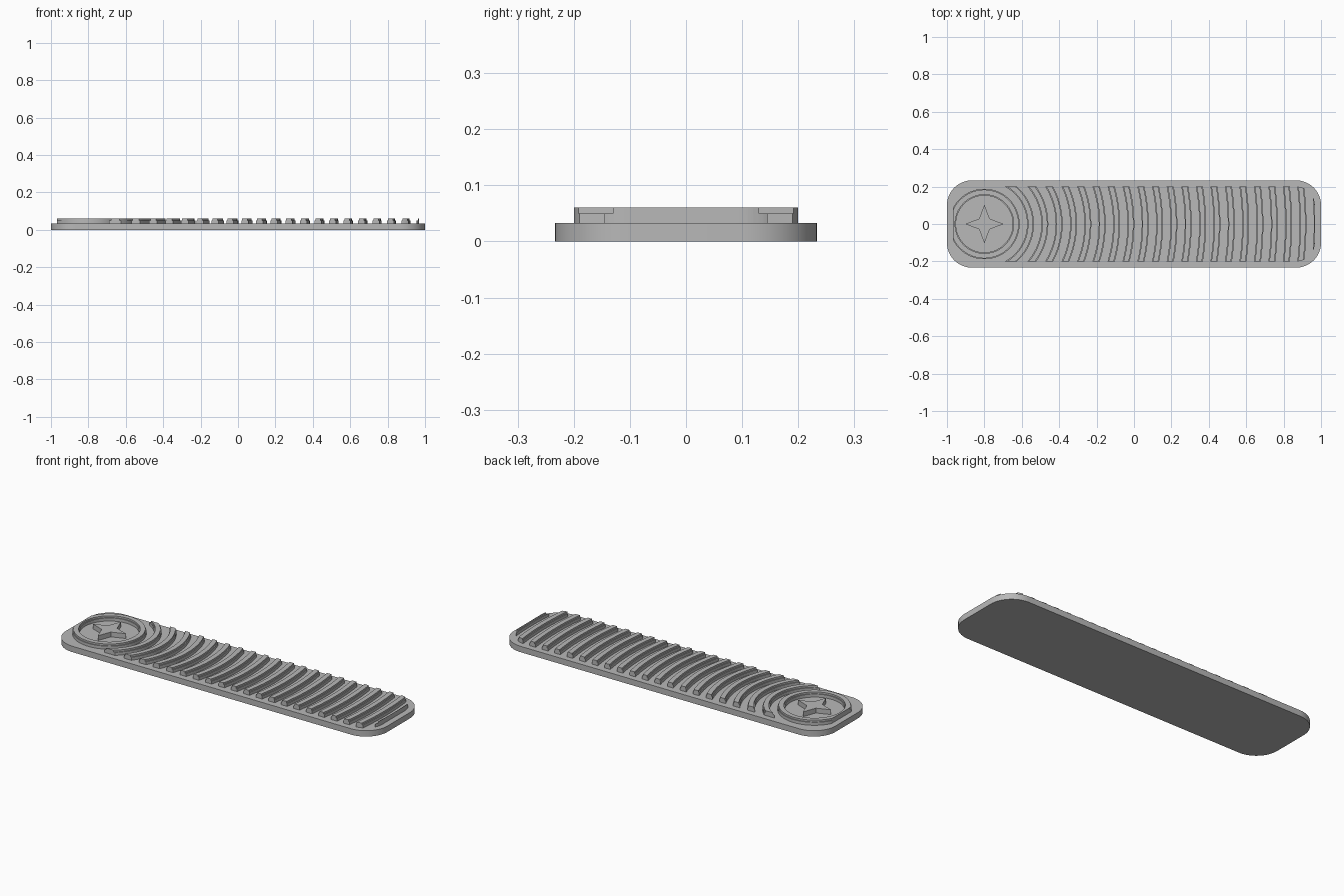
import bpy, bmesh
from math import sin, cos, asin, pi, radians

if "Cube" in bpy.data.objects:
    bpy.data.objects.remove(bpy.data.objects["Cube"], do_unlink=True)

MM = 1 / 30                 # the strip is 60 units long
CENTRE_X = -0.8             # common centre of the ring, star and ribs
PLATE_TOP, STEP_TOP, RIB_TOP = 0.033, 0.05, 0.06

grey = bpy.data.materials.new("plain_grey")
grey.use_nodes = True
GREY = (0.48, 0.48, 0.48, 1)
grey.diffuse_color = GREY
grey.node_tree.nodes["Principled BSDF"].inputs["Base Color"].default_value = GREY


def finish(name, bm):
    bmesh.ops.recalc_face_normals(bm, faces=bm.faces)
    mesh = bpy.data.meshes.new(name)
    bm.to_mesh(mesh)
    bm.free()
    mesh.materials.append(grey)
    obj = bpy.data.objects.new(name, mesh)
    bpy.context.collection.objects.link(obj)
    return obj


def smooth(obj):
    bpy.ops.object.select_all(action='DESELECT')
    obj.select_set(True)
    bpy.context.view_layer.objects.active = obj
    bpy.ops.object.shade_smooth_by_angle(angle=radians(30))


def prism(name, outline, z0, z1):
    bm = bmesh.new()
    face = bm.faces.new([bm.verts.new((x, y, z0)) for x, y in outline])
    top = bmesh.ops.extrude_face_region(bm, geom=[face])["geom"]
    bmesh.ops.translate(bm, vec=(0, 0, z1 - z0),
                        verts=[v for v in top if isinstance(v, bmesh.types.BMVert)])
    return finish(name, bm)


def rounded_rect(half_x, half_y, radius, steps=16):
    points = []
    for corner, (sx, sy) in enumerate([(1, 1), (-1, 1), (-1, -1), (1, -1)]):
        for i in range(steps + 1):
            a = (corner + i / steps) * pi / 2
            points.append((sx * (half_x - radius) + radius * cos(a),
                           sy * (half_y - radius) + radius * sin(a)))
    return points


def add_band(bm, r_in, r_out, z0, z1):
    """Annulus, or an arc facing +x when the radius exceeds the strip width."""
    closed = r_in < 0.2
    steps = 128 if closed else 48
    half = pi if closed else asin(0.22 / r_in)
    section = [(r_in, z0), (r_out, z0), (r_out, z1), (r_in, z1)]
    loops = []
    for i in range(steps if closed else steps + 1):
        a = -half + 2 * half * i / steps
        loops.append([bm.verts.new((CENTRE_X + r * cos(a), r * sin(a), z))
                      for r, z in section])
    for i in range(steps):
        a, b = loops[i], loops[(i + 1) % len(loops)]
        for j in range(4):
            k = (j + 1) % 4
            bm.faces.new((a[j], a[k], b[k], b[j]))
    if not closed:
        bm.faces.new(loops[0])
        bm.faces.new(loops[-1])


# Base plate
smooth(prism("base_plate", rounded_rect(1, 7 * MM, 4 * MM), 0, PLATE_TOP))

# Ring and ribs in two steps, trimmed to an inset outline
trim = prism("rib_trim", rounded_rect(29 * MM, 6 * MM, 3 * MM), 0, 0.1)
trim.hide_render = True
for name, widen, z0, z1 in [("rib_lower_steps", 0.15, PLATE_TOP - 0.005, STEP_TOP),
                            ("rib_upper_steps", 0, STEP_TOP - 0.004, RIB_TOP)]:
    bm = bmesh.new()
    for i in range(-1, 21):
        r = 7 + 2.3 * i
        add_band(bm, (r - widen) * MM, (r + 0.8 + widen) * MM, z0, z1)
    ribs = finish(name, bm)
    cut = ribs.modifiers.new("trim", 'BOOLEAN')
    cut.operation = 'INTERSECT'
    cut.solver = 'EXACT'
    cut.object = trim
    graph = bpy.context.evaluated_depsgraph_get()
    trimmed = bpy.data.meshes.new_from_object(ribs.evaluated_get(graph))
    ribs.modifiers.clear()
    ribs.data = trimmed
    smooth(ribs)
bpy.data.objects.remove(trim, do_unlink=True)

# Four-pointed star inside the ring
star = []
for i in range(8):
    r = 0.04 if i % 2 else 0.103
    star.append((CENTRE_X + r * cos(i * pi / 4), r * sin(i * pi / 4)))
prism("star", star, PLATE_TOP - 0.005, RIB_TOP)
